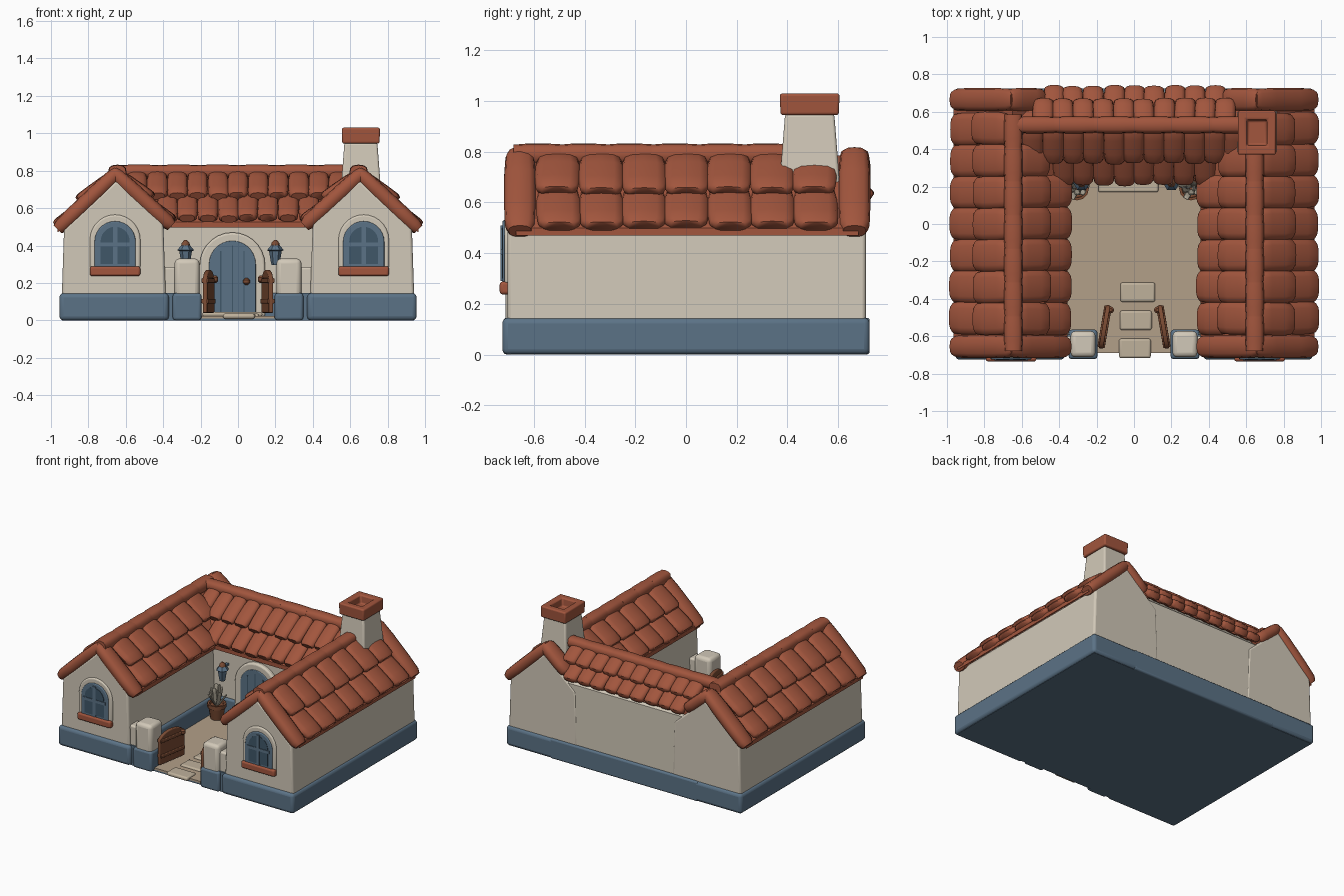
import bpy, bmesh, math, random
from mathutils import Vector as V, Matrix

if "Cube" in bpy.data.objects:
    bpy.data.objects.remove(bpy.data.objects["Cube"])
random.seed(4)

def material(name, rgb):
    m = bpy.data.materials.new(name)
    m.diffuse_color = (*rgb, 1)
    m.use_nodes = True
    m.node_tree.nodes["Principled BSDF"].inputs["Base Color"].default_value = m.diffuse_color
    return m

CREAM = material("cream plaster", (0.64, 0.58, 0.48))
CLAY = material("terracotta", (0.36, 0.092, 0.047))
BLUE = material("slate blue", (0.105, 0.17, 0.24))
DARK = material("dark blue", (0.05, 0.095, 0.14))
WOOD = material("brown wood", (0.2, 0.072, 0.034))
SAND = material("sandy floor", (0.45, 0.35, 0.25))
STONE = material("pale stone", (0.52, 0.44, 0.33))
LEAF = material("dry leaf", (0.43, 0.39, 0.31))

def finish(name, bm, mat, bevel=0, angle=40):
    bmesh.ops.recalc_face_normals(bm, faces=bm.faces)
    me = bpy.data.meshes.new(name)
    bm.to_mesh(me)
    bm.free()
    me.materials.append(mat)
    ob = bpy.data.objects.new(name, me)
    bpy.context.collection.objects.link(ob)
    bpy.ops.object.select_all(action='DESELECT')
    bpy.context.view_layer.objects.active = ob
    ob.select_set(True)
    bpy.ops.object.shade_smooth_by_angle(angle=math.radians(angle))
    if bevel:
        b = ob.modifiers.new("soft edges", 'BEVEL')
        b.width, b.segments, b.limit_method = bevel, 3, 'ANGLE'
    return ob

def pt(axis, c, q):
    # c runs along the axis, q = (other horizontal, z)
    return V((q[0], c, q[1])) if axis == 'y' else V((c, q[0], q[1]))

def prism(name, profile, axis, a, b, mat, bevel=0):
    bm = bmesh.new()
    ends = [[bm.verts.new(pt(axis, c, q)) for q in profile] for c in (a, b)]
    bm.faces.new(ends[0])
    bm.faces.new(ends[1])
    n = len(profile)
    for i in range(n):
        j = (i + 1) % n
        bm.faces.new((ends[0][i], ends[0][j], ends[1][j], ends[1][i]))
    return finish(name, bm, mat, bevel)

def box(name, x0, x1, y0, y1, z0, z1, mat, bevel=0):
    return prism(name, [(x0, z0), (x1, z0), (x1, z1), (x0, z1)], 'y', y0, y1, mat, bevel)

def arch(cx, w, z0, z1, rise=None):
    r = w / 2
    rise = rise or r
    top = [(cx + r * math.cos(math.pi * i / 14), z1 - rise + rise * math.sin(math.pi * i / 14)) for i in range(15)]
    return [(cx - r, z0), (cx + r, z0)] + top

def blob(bm, a, b, u, w, h, ends=(0.72, 0.72), n=12):
    # rounded bar from a to b, w wide along u and h thick
    a, b = V(a), V(b)
    d = b - a
    u = V(u)
    nrm = d.cross(u).normalized()
    rings = []
    for t, k in ((0, ends[0]), (0.07, 0.92), (0.3, 1), (0.7, 1), (0.93, 0.95), (1, ends[1])):
        ring = []
        for i in range(n):
            c, s = math.cos(2 * math.pi * i / n), math.sin(2 * math.pi * i / n)
            c, s = math.copysign(abs(c) ** 0.75, c), math.copysign(abs(s) ** 0.75, s)
            ring.append(bm.verts.new(a + d * t + u * (c * k * w / 2) + nrm * (s * k * h / 2)))
        rings.append(ring)
    for p, q in zip(rings, rings[1:]):
        for i in range(n):
            bm.faces.new((p[i], p[(i + 1) % n], q[(i + 1) % n], q[i]))
    bm.faces.new(rings[0])
    bm.faces.new(rings[-1])

def tile_slope(bm, axis, ridge, eave, upper, lower, w):
    r, e = V(ridge), V(eave)
    up = V((e.y - r.y, r.x - e.x)).normalized()
    if up.y < 0:
        up = -up
    u = (0, 1, 0) if axis == 'y' else (1, 0, 0)
    for cols, t0, t1, o0, o1 in ((upper, 0.04, 0.58, 0.005, 0.03), (lower, 0.45, 1.0, -0.012, 0.012)):
        for c in cols:
            j = random.uniform(-0.015, 0.015)
            a, b = r.lerp(e, t0) + up * o0, r.lerp(e, t1 + j) + up * o1
            blob(bm, pt(axis, c, a), pt(axis, c + j * 0.4, b), u, w * 1.04, 0.062)

def turned(name, x, y, prof, mat, n=12):
    # stack of rings from (radius, z) pairs
    bm = bmesh.new()
    rings = [[bm.verts.new((x + r * math.cos(2 * math.pi * i / n), y + r * math.sin(2 * math.pi * i / n), z))
              for i in range(n)] for r, z in prof]
    for p, q in zip(rings, rings[1:]):
        for i in range(n):
            bm.faces.new((p[i], p[(i + 1) % n], q[(i + 1) % n], q[i]))
    bm.faces.new(rings[0])
    bm.faces.new(rings[-1])
    return finish(name, bm, mat)

# ground, base and walls
box("base_slab", -0.94, 0.94, -0.69, 0.71, 0, 0.01, BLUE)
box("courtyard_floor", -0.4, 0.4, -0.69, 0.3, 0.008, 0.024, SAND)
box("back_base", -0.6, 0.6, 0.26, 0.725, 0, 0.145, BLUE, 0.012)
prism("back_wall", [(0.28, 0.1), (0.708, 0.1), (0.705, 0.58), (0.53, 0.74), (0.28, 0.52)], 'x', -0.6, 0.6, CREAM)
for s, side in ((-1, "left"), (1, "right")):
    x0, x1 = sorted((s * 0.37, s * 0.955))
    box(side + "_wing_base", x0, x1, -0.725, 0.725, 0, 0.145, BLUE, 0.022)
    prism(side + "_wing_wall", [(s * x, z) for x, z in
          ((0.385, 0.1), (0.943, 0.1), (0.93, 0.49), (0.65, 0.75), (0.4, 0.53))], 'y', -0.705, 0.71, CREAM, 0.014)

# roof boards and tiles
RZ = 0.785
bm = bmesh.new()
for s, side in ((-1, "left"), (1, "right")):
    ridge, out, inn = (s * 0.65, RZ), (s * 0.965, 0.5), (s * 0.355, 0.525)
    prism(side + "_roof_board", [out, ridge, inn, (inn[0], inn[1] - 0.03), (ridge[0], RZ - 0.05),
                                 (out[0], out[1] - 0.03)], 'y', -0.67, 0.68, CLAY)
    cols = [-0.505 + 0.169 * i for i in range(7)]
    tile_slope(bm, 'y', ridge, out, cols, cols, 0.169)
    tile_slope(bm, 'y', ridge, inn, cols[:6], cols[:5], 0.169)
prism("back_roof_board", [(0.24, 0.525), (0.53, RZ), (0.7, 0.63), (0.7, 0.6), (0.53, RZ - 0.05), (0.24, 0.495)],
      'x', -0.62, 0.62, CLAY)
row = lambda k: [0.108 * (i - k / 2) for i in range(k + 1)]
tile_slope(bm, 'x', (0.53, RZ), (0.225, 0.535), row(10), row(7), 0.108)
tile_slope(bm, 'x', (0.53, RZ), (0.72, 0.61), row(9), row(8), 0.108)
finish("roof_tiles", bm, CLAY, angle=50)

# ridge caps and gable edge rolls
bm = bmesh.new()
for s in (-1, 1):
    for i in range(7):
        y = -0.68 + 0.18 * i
        blob(bm, (s * 0.645, y, 0.79), (s * 0.645, y + 0.186, 0.79), (1, 0, 0), 0.1, 0.085, (0.93, 0.93))
    for y, foot in ((-0.655, (0.355, 0.505)), (0.665, (0.49, 0.64))):
        blob(bm, (s * 0.64, y, 0.795), (s * 0.965, y, 0.487), (0, 1, 0), 0.125, 0.085)
        blob(bm, (s * 0.67, y, 0.795), (s * foot[0], y, foot[1]), (0, 1, 0), 0.125, 0.085)
for i in range(6):
    x = -0.64 + 0.21 * i
    blob(bm, (x, 0.53, 0.795), (x + 0.216, 0.53, 0.795), (0, 1, 0), 0.09, 0.075, (0.93, 0.93))
finish("ridge_and_gable_rolls", bm, CLAY, angle=50)

# chimney: square rings
def square_stack(name, prof, mat, bevel):
    bm = bmesh.new()
    rings = [[bm.verts.new((0.657 + sx * a, 0.488 + sy * b, z)) for sx, sy in ((-1, -1), (1, -1), (1, 1), (-1, 1))]
             for a, b, z in prof]
    for p, q in zip(rings, rings[1:]):
        for i in range(4):
            bm.faces.new((p[i], p[(i + 1) % 4], q[(i + 1) % 4], q[i]))
    bm.faces.new(rings[0])
    bm.faces.new(rings[-1])
    finish(name, bm, mat, bevel)
square_stack("chimney_shaft", [(0.115, 0.125, 0.6), (0.088, 0.097, 0.95)], CREAM, 0.012)
square_stack("chimney_cap", [(0.1, 0.115, 0.945), (0.102, 0.118, 1.03), (0.055, 0.07, 1.03), (0.05, 0.065, 0.97)],
             CLAY, 0.01)

# arched gable windows with sills
for cx, side in ((-0.657, "left"), (0.672, "right")):
    prism(side + "_window_surround", arch(cx, 0.27, 0.28, 0.565), 'y', -0.69, -0.716, CREAM, 0.01)
    prism(side + "_window_frame", arch(cx, 0.22, 0.28, 0.53), 'y', -0.69, -0.724, BLUE, 0.006)
    prism(side + "_window_glass", arch(cx, 0.155, 0.3, 0.5), 'y', -0.72, -0.727, DARK)
    box(side + "_window_upright", cx - 0.012, cx + 0.012, -0.731, -0.72, 0.29, 0.51, BLUE)
    box(side + "_window_crossbar", cx - 0.09, cx + 0.09, -0.731, -0.72, 0.395, 0.416, BLUE)
    box(side + "_window_sill", cx - 0.135, cx + 0.135, -0.735, -0.69, 0.237, 0.288, CLAY, 0.012)

# front door
DX = -0.03
prism("door_surround", arch(DX, 0.35, 0.02, 0.47), 'y', 0.3, 0.25, CREAM, 0.012)
prism("door", arch(DX, 0.25, 0.02, 0.425), 'y', 0.3, 0.244, BLUE, 0.005)
for i in (-1, 0, 1):
    box("door_groove", DX + i * 0.062 - 0.003, DX + i * 0.062 + 0.003, 0.241, 0.246, 0.03, 0.4 - abs(i) * 0.03, DARK)
box("door_step", DX - 0.16, DX + 0.16, 0.17, 0.27, 0.02, 0.045, STONE, 0.01)
turned("door_knob", DX + 0.075, 0.232, [(0.008, 0.19), (0.018, 0.2), (0.018, 0.215), (0.008, 0.225)], WOOD)

# lanterns either side of the door
for x in (DX - 0.25, DX + 0.23):
    turned("lantern_body", x, 0.22, [(0.02, 0.295), (0.024, 0.31), (0.034, 0.37), (0.045, 0.375), (0.02, 0.405)], BLUE, 6)
    turned("lantern_top", x, 0.22, [(0.024, 0.4), (0.02, 0.415), (0.006, 0.43)], WOOD, 8)
    box("lantern_bracket", x - 0.01, x + 0.01, 0.21, 0.29, 0.385, 0.4, BLUE)

# potted plants in the far corners
for s in (-1, 1):
    x, y = s * 0.305, 0.19
    turned("plant_pot", x, y, [(0.042, 0.02), (0.056, 0.105), (0.064, 0.107), (0.064, 0.135), (0.05, 0.135), (0.048, 0.12)], WOOD)
    bm = bmesh.new()
    for i in range(10):
        a, lean = i * 2.4, 0.02 + 0.006 * i
        d = V((math.cos(a), math.sin(a), 0))
        side = V((-d.y, d.x, 0))
        blob(bm, V((x, y, 0.12)) + d * 0.01, V((x, y, 0.275 - 0.009 * i)) + d * lean, side, 0.034, 0.012, (0.5, 0.3), 8)
    finish("plant_leaves", bm, LEAF)

# gate posts, link walls and open gates
for s, side in ((-1, "left"), (1, "right")):
    x0, x1 = sorted((s * 0.2, s * 0.345))
    box(side + "_gate_post", x0 + 0.006, x1 - 0.006, -0.712, -0.573, 0.1, 0.33, CREAM, 0.025)
    box(side + "_gate_post_base", x0 - 0.004, x1 + 0.004, -0.722, -0.565, 0, 0.145, BLUE, 0.015)
    x0, x1 = sorted((s * 0.33, s * 0.42))
    box(side + "_link_wall", x0, x1, -0.69, -0.6, 0.1, 0.285, CREAM, 0.012)
    box(side + "_link_wall_base", x0, x1, -0.7, -0.59, 0, 0.145, BLUE)
    turn = Matrix.Translation((s * 0.178, -0.67, 0)) @ Matrix.Rotation(s * 0.17, 4, 'Z')
    g = prism(side + "_gate", arch(0.122, 0.235, 0.04, 0.27, 0.06), 'x', -0.012, 0.012, WOOD, 0.006)
    g.matrix_world = turn
    for z in (0.09, 0.2):
        b = box(side + "_gate_rail", -0.02, 0.02, 0.01, 0.235, z, z + 0.025, WOOD, 0.005)
        b.matrix_world = turn
    turned(side + "_gate_knob", s * 0.125, -0.46, [(0.008, 0.2), (0.018, 0.21), (0.018, 0.23), (0.008, 0.24)], WOOD)

# stepping stones
for x, y, w in ((0.02, -0.365, 0.185), (0.01, -0.515, 0.17), (0.005, -0.665, 0.17)):
    box("stepping_stone", x - w / 2, x + w / 2, y - 0.052, y + 0.052, 0.008, 0.036, STONE, 0.012)
